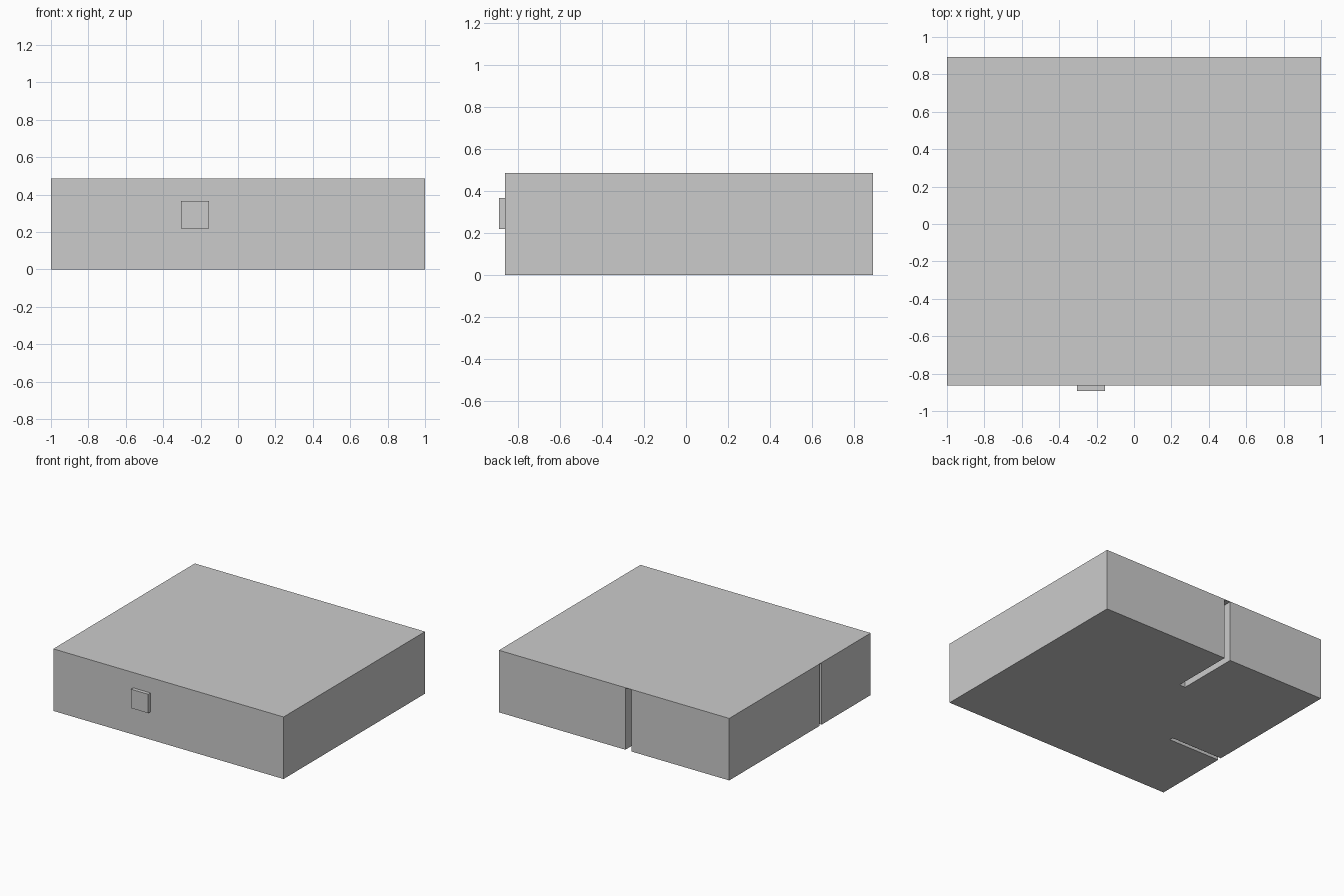
import bpy

if "Cube" in bpy.data.objects:
    bpy.data.objects.remove(bpy.data.objects["Cube"])


def box(name, lo, hi):
    """Axis-aligned box between two corners."""
    centre = [(a + b) / 2 for a, b in zip(lo, hi)]
    size = [b - a for a, b in zip(lo, hi)]
    bpy.ops.mesh.primitive_cube_add(size=1, location=centre)
    obj = bpy.context.object
    obj.name = name
    obj.scale = size
    bpy.ops.object.transform_apply(location=False, rotation=False, scale=True)
    return obj


TOP = 0.487
ROOF = TOP - 0.003  # slots stop just under a thin top skin

# Main slab
body = box("body", (-1, -0.863, 0), (1, 0.892, TOP))

# Slots cut from the back and left sides, open at the bottom
slots = [
    box("back_slot_cutter", (-0.15, 0.39, -0.1), (-0.098, 1.0, ROOF)),
    box("left_slot_cutter", (-1.1, -0.255, -0.1), (-0.55, -0.225, ROOF)),
]
for slot in slots:
    slot.hide_render = True
    mod = body.modifiers.new(slot.name, 'BOOLEAN')
    mod.operation = 'DIFFERENCE'
    mod.solver = 'EXACT'
    mod.object = slot
    bpy.context.view_layer.objects.active = body
    bpy.ops.object.modifier_apply(modifier=mod.name)
    bpy.data.objects.remove(slot)

# Small raised square on the front
box("front_button", (-0.305, -0.892, 0.219), (-0.155, -0.862, 0.367))
